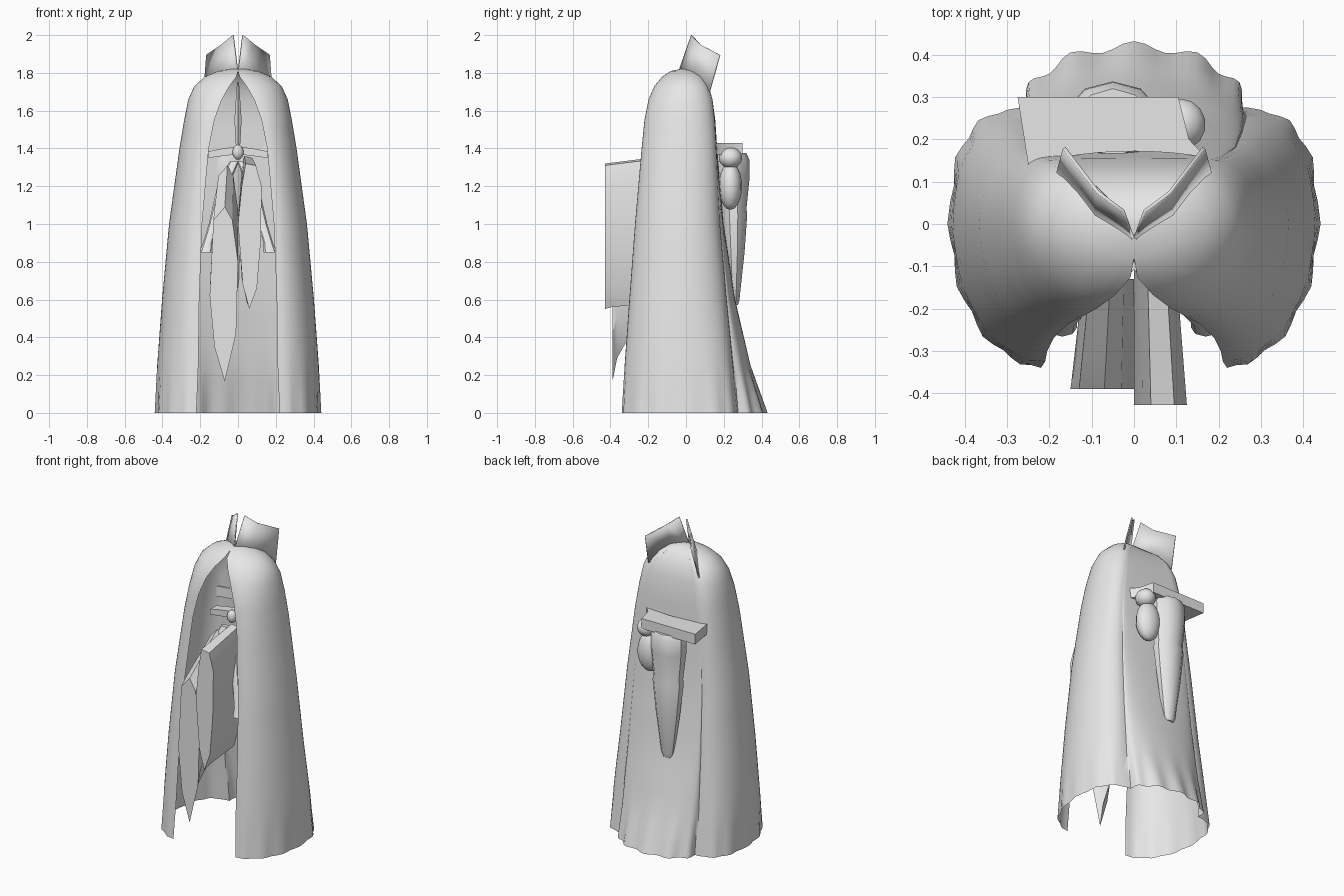
import bpy, bmesh, math
from mathutils import Vector

old = bpy.data.objects.get("Cube")
if old:
    bpy.data.objects.remove(old, do_unlink=True)

grey = bpy.data.materials.new("plain_grey")
grey.use_nodes = True
grey.diffuse_color = (0.8, 0.8, 0.8, 1)
for node in grey.node_tree.nodes:
    if node.type == 'BSDF_PRINCIPLED':
        node.inputs["Base Color"].default_value = grey.diffuse_color


def finish(obj, angle=35):
    obj.data.materials.clear()
    obj.data.materials.append(grey)
    bpy.ops.object.select_all(action='DESELECT')
    obj.select_set(True)
    bpy.context.view_layer.objects.active = obj
    bpy.ops.object.shade_smooth_by_angle(angle=math.radians(angle))
    return obj


def loft(name, rings, closed=True, caps=True, angle=35, weld=False):
    """Bridge rows of points into one surface."""
    bm = bmesh.new()
    rows = [[bm.verts.new(p) for p in ring] for ring in rings]
    n = len(rows[0])
    for a, b in zip(rows, rows[1:]):
        for i in range(n if closed else n - 1):
            j = (i + 1) % n
            bm.faces.new((a[i], a[j], b[j], b[i]))
    if caps:
        bm.faces.new(rows[0])
        bm.faces.new(rows[-1])
    if weld:
        bmesh.ops.remove_doubles(bm, verts=bm.verts, dist=0.0005)
    bmesh.ops.recalc_face_normals(bm, faces=bm.faces)
    mesh = bpy.data.meshes.new(name)
    bm.to_mesh(mesh)
    bm.free()
    obj = bpy.data.objects.new(name, mesh)
    bpy.context.collection.objects.link(obj)
    return finish(obj, angle)


# Cloak: height, half width, opening x, front y, seam x, seam y, back y
LEVELS = [
    (0.0, .441, .22, -.34, .27, .275, .432),
    (.25, .428, .21, -.325, .265, .25, .342),
    (.6, .402, .205, -.30, .255, .215, .26),
    (1.0, .365, .19, -.27, .24, .18, .20),
    (1.4, .31, .155, -.235, .21, .16, .165),
    (1.55, .285, .125, -.22, .185, .152, .155),
    (1.66, .263, .085, -.198, .16, .14, .14),
    (1.73, .231, .045, -.168, .13, .12, .118),
    (1.78, .176, .008, -.126, .09, .09, .085),
    (1.81, .105, 0, -.08, .05, .05, .05),
    (1.822, .03, 0, -.02, .015, .015, .015),
    (1.823, 0, 0, 0, 0, 0, 0)]


def half_section(level):
    z, w, o, f, s, yb, b = level
    pts = []
    quarter = math.pi / 2
    square = 0.8 + 0.2 * min(1, z / 0.6)      # fuller sides at the hem
    for i in range(15):                       # front lobe
        t = quarter * (1 - i / 14)
        pts.append((o + (w - o) * math.cos(t), f * math.sin(t)))
    for i in range(1, 13):                    # side to the back seam
        t = quarter * i / 12
        pts.append((s + (w - s) * max(0, math.cos(t)) ** square, yb * math.sin(t) ** square))
    for i in range(1, 17):                    # back panel
        t = quarter * i / 16
        pts.append((s * math.cos(t), yb + (b - yb) * math.sin(t)))
    fade = max(0, 1 - z / 0.3)                # pleats at the hem
    out = []
    for i, (x, y) in enumerate(pts):
        depth, period = (0.05, 6) if i > 26 else (0.025, 4)
        wave = 0.5 - 0.5 * math.cos((42 - i) * math.tau / period)
        k = 1 - depth * fade * wave if i else 1
        out.append(Vector((x * k, y * k, z)))
    return out


rings = []
for lo, hi in zip(LEVELS, LEVELS[1:]):
    steps = 3 if hi[0] - lo[0] > .12 else 1
    for k in range(steps):
        t = k / steps
        rings.append([a + (b - a) * t for a, b in zip(lo, hi)])
rings.append(LEVELS[-1])
rows = []
for ring in rings:
    half = half_section(ring)
    rows.append(half + [Vector((-p.x, p.y, p.z)) for p in reversed(half[:-1])])
loft("cloak", rows, closed=False, caps=False, angle=40, weld=True)

# Standing collar, one wing on each side
BOTTOM = [(0, -.04, 1.80), (.09, .02, 1.80), (.18, .125, 1.70)]
TOP = [(.025, .03, 2.0), (.085, .075, 1.95), (.165, .18, 1.895)]
for side, label in ((1, "left"), (-1, "right")):
    wing = loft(label + "_collar", [[(side * x, y, z) for x, y, z in row]
                                    for row in (BOTTOM, TOP)], False, False, 15)
    mod = wing.modifiers.new("thickness", 'SOLIDIFY')
    mod.thickness = 0.008
    mod.offset = 0


# Front hanging panels: leaf outlines run back into the cloak, rising as they go
def leaf(name, outline, y_front, y_back, lift, rise):
    zs = [z for x, z in outline]
    low, span = min(zs), max(zs) - min(zs)
    rings = []
    for t in (0, .1, .3, 1):
        ring = []
        for x, z in outline:
            h = (z - low) / span
            ring.append((x * (1 - .2 * t), y_front + (y_back - y_front) * t,
                         z + lift * t * h + rise * math.sqrt(t) * (1 - h)))
        rings.append(ring)
    loft(name, rings, angle=25)


leaf("short_front_panel", [(.02, 1.2), (.04, 1.32), (.095, 1.31), (.125, 1.2), (.12, .9),
                           (.10, .66), (.06, .55), (.025, .68), (.0, 1.0)],
     -.428, -.11, .04, .03)
leaf("long_front_panel", [(-.13, 1.02), (-.07, 1.09), (-.03, 1.02), (0, .8), (-.01, .42),
                          (-.07, .165), (-.125, .35), (-.15, .62)],
     -.39, -.13, .22, .4)

# Rear shelf with a curved inner edge
inner = [(-.25 + .042 * i, .172 - .5 * (-.25 + .042 * i) ** 2) for i in range(11)]
shelf = inner + [(.13, .2), (.105, .30), (-.275, .30)]
loft("rear_shelf", [[(x, y, z) for x, y in shelf] for z in (1.365, 1.43)])


# Round sections stacked along z: height, radius x, radius y, centre y
def stack(name, x, levels, sides=10):
    loft(name, [[(x + rx * math.cos(math.tau * (i + .5) / sides),
                  cy + ry * math.sin(math.tau * (i + .5) / sides), z)
                 for i in range(sides)] for z, rx, ry, cy in levels])


stack("rear_hanging_cone", -.05, [
    (.57, .03, .02, .255), (.6, .042, .027, .256), (.85, .078, .055, .255),
    (1.05, .10, .072, .252), (1.08, .094, .07, .25), (1.25, .112, .09, .247),
    (1.34, .112, .09, .245), (1.375, .09, .08, .24)])


def ball(name, centre, scale):
    bpy.ops.mesh.primitive_uv_sphere_add(segments=14, ring_count=9, radius=1, location=centre)
    obj = bpy.context.object
    obj.name = name
    obj.scale = scale
    finish(obj, 50)


ball("rear_upper_bead", (.11, .235, 1.35), (.06, .062, .055))
ball("rear_lower_bead", (.09, .235, 1.2), (.08, .062, .125))

# Inner crossbar, clasp and side straps inside the opening
for side, label in ((1, "left"), (-1, "right")):
    loft(label + "_inner_bar", [
        [(side * x, y, z) for y, z in ((-.06, top), (0, top), (0, low), (-.06, low))]
        for x, top, low in ((0, 1.41, 1.37), (.08, 1.40, 1.36), (.155, 1.385, 1.35))])
    path = [(.02, -.10, 1.33, .025), (.08, -.15, 1.2, .03), (.13, -.20, 1.0, .025),
            (.16, -.23, .9, .025), (.17, -.245, .85, .035)]
    loft(label + "_inner_strap", [
        [(side * (x + r * math.cos(math.tau * i / 8)), y + .6 * r * math.sin(math.tau * i / 8), z)
         for i in range(8)] for x, y, z, r in path])
ball("clasp", (0, -.06, 1.38), (.03, .03, .04))

# Inner spine crease above the crossbar
stack("inner_spine", 0, [(1.40, .012, .02, .10), (1.55, .022, .03, .10),
                         (1.75, .006, .01, .08)], 6)
